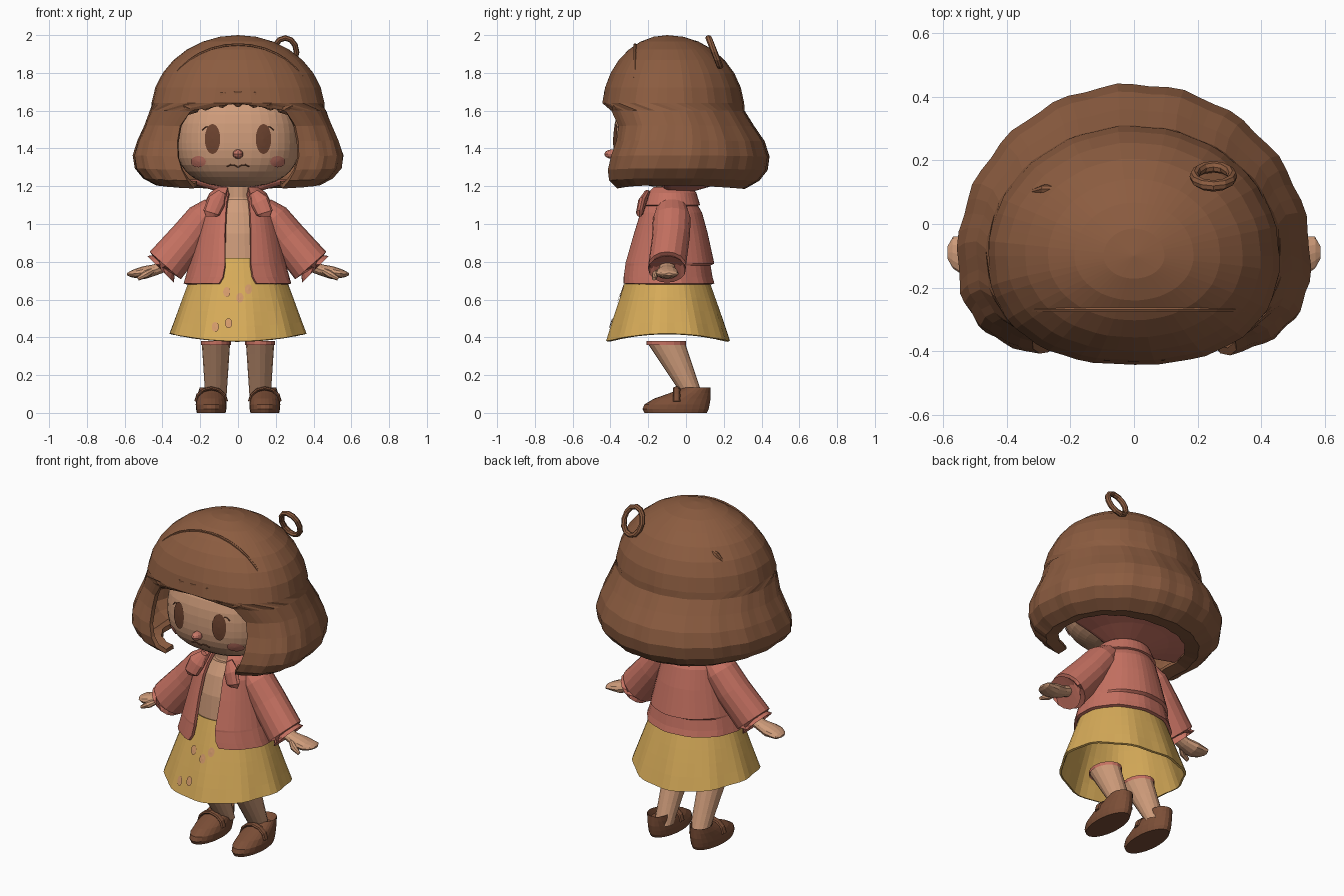
import bpy
import bmesh
from math import sin, cos, pi, asin, copysign
from mathutils import Vector

old = bpy.data.objects.get("Cube")
if old:
    bpy.data.objects.remove(old, do_unlink=True)


def material(name, red, green, blue):
    mat = bpy.data.materials.new(name)
    mat.use_nodes = True
    mat.diffuse_color = (red, green, blue, 1)
    shader = mat.node_tree.nodes["Principled BSDF"]
    shader.inputs["Base Color"].default_value = (red, green, blue, 1)
    return mat


HAIR = material("hair_brown", .26, .107, .051)
SKIN = material("warm_skin", .62, .33, .195)
JACKET = material("coral_cloth", .56, .165, .12)
SKIRT = material("mustard_cloth", .68, .41, .1)
EYES = material("dark_brown", .15, .055, .028)
BLUSH = material("rosy_blush", .57, .185, .135)
SHOES = material("shoe_leather", .2, .077, .038)
SPOTS = material("peach_print", .65, .32, .145)


def make(name, verts, faces, mat, thick=0, mirror=False, recalc=False):
    """Mesh object with merged seams, optional thickness and mirrored twin."""
    mesh = bpy.data.meshes.new(name)
    mesh.from_pydata(verts, [], faces)
    bm = bmesh.new()
    bm.from_mesh(mesh)
    bmesh.ops.remove_doubles(bm, verts=bm.verts, dist=.0005)
    if recalc:
        bmesh.ops.recalc_face_normals(bm, faces=bm.faces)
    bm.to_mesh(mesh)
    bm.free()
    mesh.materials.append(mat)
    obj = bpy.data.objects.new(name, mesh)
    bpy.context.scene.collection.objects.link(obj)
    if thick:
        solid = obj.modifiers.new("thickness", "SOLIDIFY")
        solid.thickness = thick
        solid.offset = -1
    if mirror:
        obj.modifiers.new("mirror", "MIRROR")
    return obj


def shell(name, rings, mat, n=32, cx=0, cy=None, power=2, square=0, wave=0, folds=9, sag=0, **options):
    """Rings from top to bottom: height, half width, front y, back y, half front gap."""
    verts, faces = [], []
    for row, ring in enumerate(rings):
        z, rx, front, back = ring[:4]
        gap = ring[4] if len(ring) > 4 else 0
        mid = (front + back) / 2 if cy is None else cy
        down = row / (len(rings) - 1)
        boxy = power + square * down ** 2
        start = asin((gap / rx) ** (boxy / 2)) if gap else 0
        for i in range(n + 1):
            t = start + (2 * pi - 2 * start) * i / n
            s, c = sin(t), cos(t)
            e = 2 / boxy if c > 0 else 1
            ripple = 1 + wave * down * sin(folds * t)
            x = rx * copysign(abs(s) ** e, s) * ripple
            reach = mid - front if c > 0 else back - mid
            y = mid - reach * copysign(abs(c) ** e, c) * ripple
            verts.append((cx + x, y, z - sag * down ** 4 * cos(2 * t)))
    for r in range(len(rings) - 1):
        for i in range(n):
            a = r * (n + 1) + i
            b = a + n + 1
            faces.append((a, b, b + 1, a + 1))
    return make(name, verts, faces, mat, **options)


def tube(name, path, mat, n=12, **options):
    """Path stations: x, y, z, thickness across, thickness along y."""
    verts, faces = [], []
    for k, (x, y, z, across, deep) in enumerate(path):
        before, after = path[max(k - 1, 0)], path[min(k + 1, len(path) - 1)]
        d = Vector((after[0] - before[0], 0, after[2] - before[2])).normalized()
        for i in range(n):
            t = 2 * pi * i / n
            verts.append((x - d.z * across * cos(t), y + deep * sin(t), z + d.x * across * cos(t)))
    for r in range(len(path) - 1):
        for i in range(n):
            a, b = r * n + i, r * n + (i + 1) % n
            faces.append((a, b, b + n, a + n))
    faces += [tuple(range(n)), tuple(range(len(verts) - n, len(verts)))]
    return make(name, verts, faces, mat, recalc=True, **options)


# Head: a rounded box, flatter in front
HEAD_Y, HEAD_Z, HEAD_W, HEAD_D, ROUND = -.1, 1.43, .325, .285, 2.5


def head_half_height(z):
    return .3 if z > HEAD_Z else .235


def head_scale(z):
    return max(0, 1 - (abs(z - HEAD_Z) / head_half_height(z)) ** ROUND)


def face_y(x, z):
    return HEAD_Y - HEAD_D * max(0, head_scale(z) - abs(x / HEAD_W) ** ROUND) ** (1 / ROUND)


head_rings = []
for k in range(19):
    rise = cos(pi * k / 18)
    z = HEAD_Z + rise * head_half_height(HEAD_Z + rise)
    s = head_scale(z) ** (1 / ROUND)
    head_rings.append((z, HEAD_W * s, HEAD_Y - HEAD_D * s, HEAD_Y + HEAD_D * s))
shell("head", head_rings, SKIN, n=40, cy=HEAD_Y, power=ROUND)


def patch(name, x, z, rx, rz, mat, surface, mirror=False):
    """Thin oval plate that follows a surface."""
    verts = [(x, surface(x, z) - .007, z)]
    for ring in (.5, 1):
        for i in range(16):
            px, pz = x + ring * rx * cos(pi * i / 8), z + ring * rz * sin(pi * i / 8)
            verts.append((px, surface(px, pz) - .006, pz))
    faces = []
    for i in range(16):
        a, b = 1 + i, 1 + (i + 1) % 16
        faces += [(0, a, b), (a, a + 16, b + 16, b)]
    make(name, verts, faces, mat, mirror=mirror)


def stroke(name, points, mat, mirror=False):
    path = [(x, face_y(x, z) - .002, z, .003, .004) for x, z in points]
    tube(name, path, mat, n=6, mirror=mirror)


# Face details
patch("eyes", .135, 1.45, .041, .08, EYES, face_y, mirror=True)
patch("cheeks", .21, 1.33, .04, .03, BLUSH, face_y, mirror=True)
stroke("eyelashes", [(.16, 1.513), (.175, 1.512), (.19, 1.495)], EYES, mirror=True)
stroke("mouth", [(x / 50, 1.3 + .015 * abs(sin(x))) for x in range(-3, 4)], EYES)
nose_rings = []
for k in range(7):
    s = sin(pi * k / 6)
    nose_rings.append((1.37 + .025 * cos(pi * k / 6), .028 * s, -.39 - .043 * s, -.39 + .04 * s))
shell("nose", nose_rings, BLUSH, n=12)

# Bobbed hair: a dome, then an open front with boxier curtains and tips curling under
hair_rings = []
for k in range(8):
    a = pi / 2 - k * .21
    hair_rings.append((1.6 + .4 * sin(a), .46 * cos(a), -.1 - .345 * cos(a), -.1 + .41 * cos(a)))
hair_rings += [
    (1.6, .465, -.425, .31, .25), (1.52, .495, -.395, .36, .305), (1.44, .53, -.4, .415, .32),
    (1.36, .555, -.42, .44, .32), (1.29, .545, -.43, .43, .3), (1.235, .5, -.42, .385, .27),
    (1.195, .43, -.375, .31, .235), (1.21, .36, -.32, .22, .22)]
shell("hair", hair_rings, HAIR, n=56, cy=-.1, square=1.6, wave=.012, folds=18, sag=.012, thick=.025)

# Soft overlapping locks along the fringe, rooted inside the hair
for i in range(7):
    x = (i - 3) * .085
    y = -.07 - .34 * (1 - abs(x / .45) ** 2.3) ** (1 / 2.3)
    tip = 1.62 - .6 * x * x
    tube(f"fringe_lock_{i + 1}", [
        (x * .85, y + .05, tip + .14, .02, .015), (x * .9, y + .005, tip + .08, .05, .03),
        (x, y, tip + .03, .045, .028), (x * 1.05, y + .008, tip, .008, .01)], HAIR, n=10)

# Seam where the fringe parts from the crown
arc = [pi * k / 18 for k in range(3, 16)]
tube("fringe_seam", [(.4 * cos(a), -.27, 1.6 + .35 * sin(a), .007, .008) for a in arc], HAIR, n=6)

# Stray loop and small tuft on the crown
circle = [pi * k / 6 for k in range(-3, 10)]
tube("hair_loop", [(.25 - .06 * cos(a), .15 - .03 * sin(a), 1.91 + .075 * sin(a), .015, .018) for a in circle],
     HAIR, n=8)
tube("hair_tuft", [(-.32, .1, 1.79, .01, .01), (-.28, .11, 1.83, .02, .015), (-.24, .11, 1.85, .01, .01)],
     HAIR, n=8)

# Neck, lining under the hair at the nape, and undershirt
shell("neck", [(1.26, .08, -.16, 0), (1.14, .08, -.16, 0), (1.05, .1, -.19, 0)], SKIN, n=20)
shell("nape_lining", [(1.235, .37, -.13, .28), (1.21, .24, -.13, .17), (1.17, .1, -.13, .03)], JACKET, n=24, cy=-.08)
shell("undershirt", [(1.13, 0, -.1, -.1), (1.13, .09, -.18, 0), (1.06, .15, -.22, .05),
                     (.95, .18, -.25, .08), (.74, .19, -.27, .09)], SKIN, cy=-.1)

# Open jacket, with a stepped hem at the back
shell("jacket", [
    (1.17, .1, -.18, .01, .05), (1.12, .16, -.215, .05, .06), (1.06, .19, -.25, .085, .065),
    (.95, .215, -.285, .115, .07), (.79, .255, -.33, .15, .07), (.78, .258, -.33, .13, .07),
    (.72, .275, -.34, .14, .08), (.685, .285, -.345, .15, .1)],
    JACKET, n=40, cy=-.1, wave=.012, folds=11, thick=.018)
shell("collar", [(1.17, .085, -.165, 0, .05), (1.195, .11, -.185, .025, .055), (1.165, .15, -.215, .055, .065),
                 (1.1, .185, -.245, .075, .085)], JACKET, cy=-.085, thick=.015)
tube("lapels", [(.085, -.205, 1.17, .02, .015), (.115, -.23, 1.12, .05, .024), (.14, -.245, 1.06, .045, .02),
                (.14, -.245, 1.04, .03, .01)], JACKET, n=10, mirror=True)

# Sleeves with a turned-in cuff
tube("sleeves", [
    (.13, -.075, 1.09, .06, .08), (.185, -.075, 1.03, .09, .1), (.26, -.08, .93, .1, .1),
    (.385, -.1, .78, .11, .1), (.41, -.1, .76, .1, .1), (.38, -.1, .785, .07, .075)],
    JACKET, n=16, mirror=True)

# Hands
tube("hands", [(.37, -.1, .785, .03, .04), (.44, -.1, .757, .03, .045), (.5, -.1, .742, .034, .06),
               (.54, -.1, .738, .025, .06), (.57, -.09, .735, .016, .05), (.587, -.09, .734, .006, .02)],
     SKIN, mirror=True)
tube("thumbs", [(.45, -.135, .755, .015, .015), (.485, -.16, .735, .02, .02), (.53, -.17, .71, .01, .01)],
     SKIN, n=8, mirror=True)


# Flared skirt, hollow underneath
def skirt_ring(z):
    drop = max(0, .82 - z) / .42
    return z, .2 + .16 * drop ** .8, -.28 - .14 * drop, .08 + .15 * drop


def skirt_y(x, z):
    _, rx, front, _ = skirt_ring(z)
    return -.1 + (front + .1) * (1 - (x / rx) ** 2) ** .5


shell("skirt", [skirt_ring(.82 - .07 * k) for k in range(7)], SKIRT, n=48, cy=-.1, wave=.018, folds=10,
      sag=.02, thick=.012)
for i, (x, z) in enumerate([(-.12, .455), (-.05, .475), (.055, .655), (.01, .61), (-.06, .64)]):
    patch(f"skirt_spot_{i + 1}", x, z, .019, .026, SPOTS, skirt_y)

# Slanted legs with a coral band at the top
leg_rings = []
for k in range(6):
    y = -.105 + .03 * k
    leg_rings.append((.37 - .06 * k, .075 - .004 * k, y - .1 + .01 * k, y + .1 - .01 * k))
shell("legs", leg_rings, SKIN, n=16, cx=.117, mirror=True)
shell("leg_bands", [(.38, 0, -.1, -.1), (.38, .08, -.21, 0), (.36, .08, -.21, 0)], JACKET, n=16, cx=.117, mirror=True)

# Strap shoes
shell("shoes", [(.09, 0, .05, .05), (.1, .05, -.02, .1), (.135, .06, -.01, .13), (.105, .07, -.085, .13),
                (.075, .077, -.17, .13), (.045, .082, -.22, .125), (.02, .08, -.23, .12),
                (0, .076, -.22, .11), (0, 0, -.05, -.05)], SHOES, n=24, cx=.142, mirror=True)
half_circle = [pi * k / 6 for k in range(7)]
tube("shoe_straps", [(.142 - .08 * cos(a), -.05, .06 + .07 * sin(a), .01, .02) for a in half_circle],
     SHOES, n=8, mirror=True)
